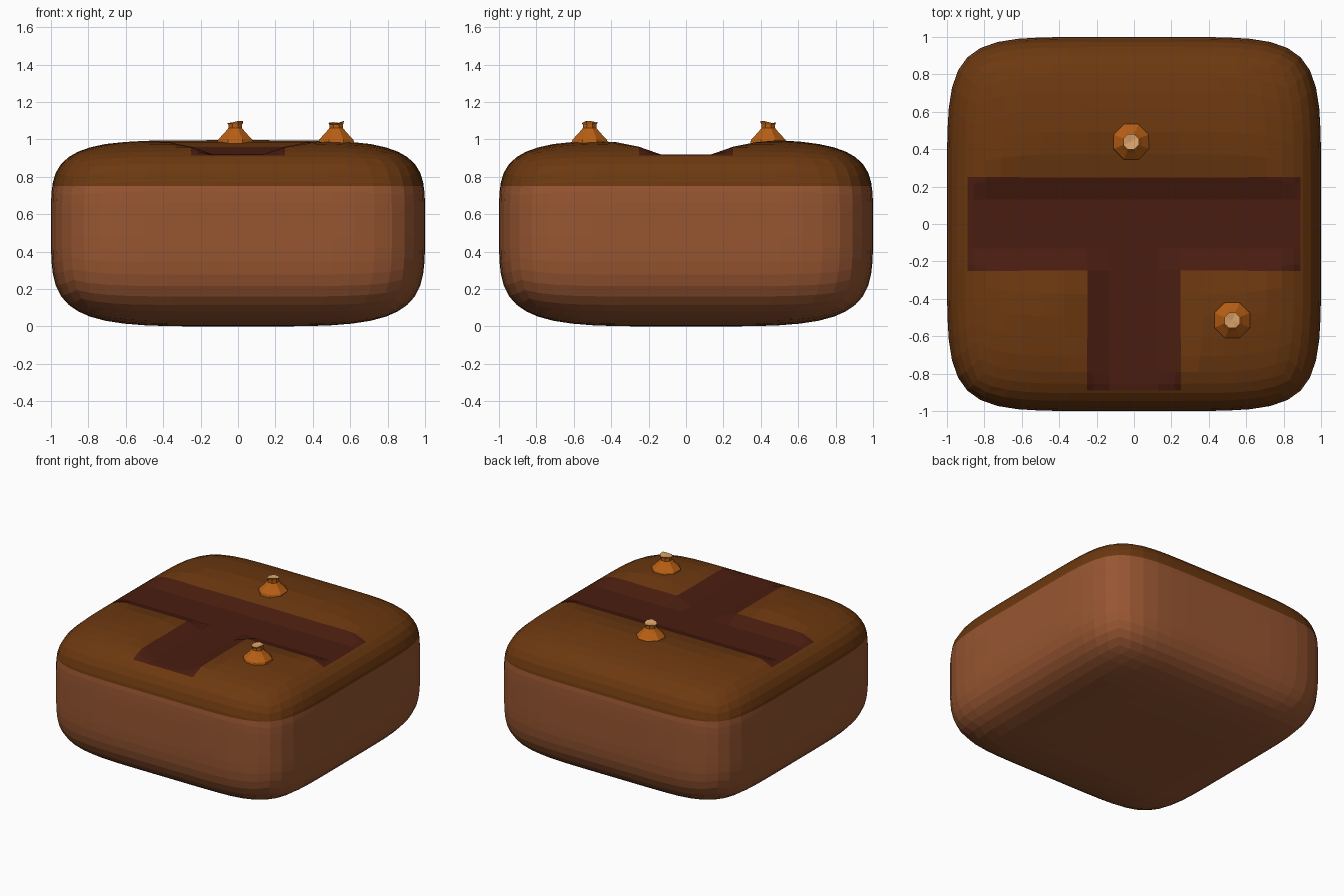
import bpy, bmesh, math, random
from mathutils import Vector

if "Cube" in bpy.data.objects:
    bpy.data.objects.remove(bpy.data.objects["Cube"])

random.seed(4)


def material(name, rgb):
    m = bpy.data.materials.new(name)
    m.diffuse_color = (*rgb, 1)
    m.use_nodes = True
    m.node_tree.nodes["Principled BSDF"].inputs["Base Color"].default_value = m.diffuse_color
    return m


SIDE = material("clay", (0.31, 0.092, 0.031))
TOP = material("soil", (0.15, 0.04, 0.005))
PATH = material("dark_path", (0.068, 0.012, 0.005))
BARK = material("bark", (0.48, 0.115, 0.007))
WOOD = material("cut_wood", (0.68, 0.35, 0.14))


def finish(bm, name, mats):
    bmesh.ops.recalc_face_normals(bm, faces=bm.faces)
    me = bpy.data.meshes.new(name)
    bm.to_mesh(me)
    bm.free()
    for m in mats:
        me.materials.append(m)
    ob = bpy.data.objects.new(name, me)
    bpy.context.collection.objects.link(ob)
    return ob


# Distance from the centre line of the T-shaped path
def path_distance(x, y):
    return min(abs(y), abs(x) if y < 0 else 9)


def channel_height(d):
    pts = [(0, 0.918), (0.13, 0.918), (0.25, 0.96), (0.40, 0.99), (0.55, 1.0)]
    for (a, za), (b, zb) in zip(pts, pts[1:]):
        if d <= b:
            return za + (zb - za) * (d - a) / (b - a)
    return 2


# Ground block: subdivided cube pushed onto a rounded-box surface
bm = bmesh.new()
bmesh.ops.create_cube(bm, size=2)
bmesh.ops.subdivide_edges(bm, edges=bm.edges, cuts=15, use_grid_fill=True)
for v in bm.verts:
    x, y, z = v.co
    n = 4.4
    plan = (abs(x) ** 6 + abs(y) ** 6) ** (n / 6)
    s = (plan + abs(z) ** n) ** (-1 / n)
    v.co = (x * s, y * s, 0.55 + z * s * (0.45 if z > 0 else 0.55))

# Clean cuts along the colour borders
cuts = [((0, 0, 0.75), (0, 0, 1))]
for a in (-0.89, -0.25, -0.13, 0.13, 0.25, 0.89):
    cuts += [((a, 0, 0), (1, 0, 0)), ((0, a, 0), (0, 1, 0))]
for co, no in cuts:
    faces = [f for f in bm.faces if f.calc_center_median().z > 0.6]
    geom = faces + list({e for f in faces for e in f.edges}) + list({v for f in faces for v in f.verts})
    bmesh.ops.bisect_plane(bm, geom=geom, plane_co=co, plane_no=no, dist=0.004)

# Sunken path
for v in bm.verts:
    if v.co.z > 0.8:
        v.co.z = min(v.co.z, channel_height(path_distance(v.co.x, v.co.y)))
for f in bm.faces:
    c = f.calc_center_median()
    on_path = path_distance(c.x, c.y) < 0.25 and abs(c.x) < 0.89 and c.y > -0.89
    f.material_index = 0 if c.z < 0.75 else (2 if on_path and c.z > 0.85 else 1)
finish(bm, "ground_block", [SIDE, TOP, PATH])


# Tree stumps: flared eight-sided trunk with a ragged pale top
def stump(name, x, y):
    bm = bmesh.new()
    rings = []
    for r, z in [(0.105, 0.975), (0.10, 0.998), (0.062, 1.035), (0.04, 1.06), (0.04, 1.08), (0.045, 1.092)]:
        ring = []
        for i in range(8):
            a = math.tau * (i + 0.5) / 8
            dz = random.uniform(-0.008, 0.008) if z > 1.09 else 0
            ring.append(bm.verts.new((x + r * math.cos(a), y + r * math.sin(a), z + dz)))
        rings.append(ring)
    for lo, hi in zip(rings, rings[1:]):
        for i in range(8):
            j = (i + 1) % 8
            bm.faces.new((lo[i], lo[j], hi[j], hi[i]))
    bm.faces.new(rings[0])
    mid = bm.verts.new((x, y, 1.085))
    for i in range(8):
        bm.faces.new((rings[-1][i], rings[-1][(i + 1) % 8], mid)).material_index = 1
    finish(bm, name, [BARK, WOOD])


stump("back_stump", -0.015, 0.44)
stump("front_stump", 0.525, -0.515)
